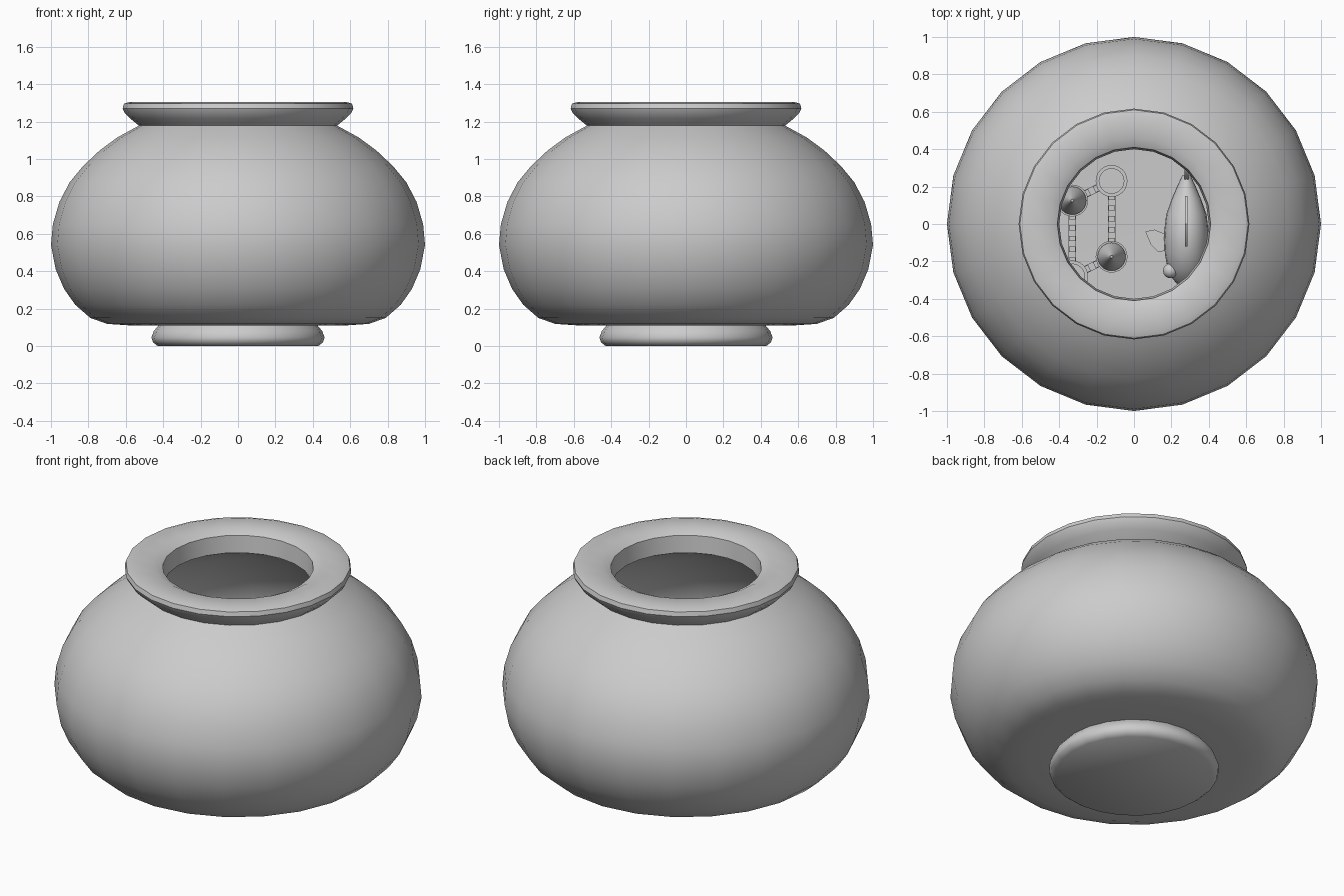
import bpy, bmesh, math
from mathutils import Vector

if "Cube" in bpy.data.objects:
    bpy.data.objects.remove(bpy.data.objects["Cube"])


def finish(name, bm, angle=40):
    bmesh.ops.remove_doubles(bm, verts=bm.verts, dist=1e-5)
    bmesh.ops.recalc_face_normals(bm, faces=bm.faces)
    me = bpy.data.meshes.new(name)
    bm.to_mesh(me)
    bm.free()
    ob = bpy.data.objects.new(name, me)
    bpy.context.collection.objects.link(ob)
    bpy.ops.object.select_all(action='DESELECT')
    bpy.context.view_layer.objects.active = ob
    ob.select_set(True)
    bpy.ops.object.shade_smooth_by_angle(angle=math.radians(angle))
    return ob


def loft(bm, rings):
    # skin a list of equal-length vertex rings
    rows = [[bm.verts.new(p) for p in r] for r in rings]
    n = len(rows[0])
    for a, b in zip(rows, rows[1:]):
        for i in range(n):
            j = (i + 1) % n
            bm.faces.new((a[i], a[j], b[j], b[i]))
    return rows


def lathe(name, profile, centre=(0, 0), segs=24, angle=40):
    bm = bmesh.new()
    rings = [[(centre[0] + r * math.cos(2 * math.pi * i / segs),
               centre[1] + r * math.sin(2 * math.pi * i / segs), z)
              for i in range(segs)] for r, z in profile]
    rows = loft(bm, rings)
    bm.faces.new(rows[0])
    bm.faces.new(rows[-1])
    return finish(name, bm, angle)


def block(bm, a, b, width, z0, z1):
    # upright wall slab between two plan points
    a, b = Vector(a), Vector(b)
    d = (b - a).normalized() * width / 2
    s = Vector((-d.y, d.x))
    plan = [a + s, a - s, b - s, b + s]
    rows = loft(bm, [[(p.x, p.y, z) for p in plan] for z in (z0, z1)])
    bm.faces.new(rows[0])
    bm.faces.new(rows[1])


# bowl: foot, outer belly, flared rim, inner neck and inner wall
lathe("glass_bowl", [
    (0.43, 0.0), (0.455, 0.02), (0.463, 0.045), (0.45, 0.08), (0.425, 0.11),
    (0.58, 0.11), (0.70, 0.118), (0.79, 0.15), (0.87, 0.22), (0.93, 0.305),
    (0.975, 0.41), (1.0, 0.54), (0.99, 0.65), (0.955, 0.77), (0.90, 0.875),
    (0.83, 0.96), (0.74, 1.045), (0.645, 1.115), (0.53, 1.178),
    (0.575, 1.215), (0.605, 1.245), (0.617, 1.27), (0.61, 1.295), (0.58, 1.305),
    (0.46, 1.305), (0.41, 1.28), (0.40, 1.18), (0.52, 1.115), (0.62, 1.06),
    (0.71, 0.995), (0.79, 0.915), (0.86, 0.83), (0.91, 0.74), (0.94, 0.64),
    (0.945, 0.54), (0.92, 0.42), (0.88, 0.33), (0.83, 0.26), (0.76, 0.20),
    (0.68, 0.175), (0.56, 0.17)])

# castle towers: battlement drums, two of them with pointed roofs
FLOOR = 0.165
towers = [((-0.12, 0.23), 0.50, False), ((-0.33, 0.125), 0.58, True),
          ((-0.12, -0.175), 0.50, True), ((-0.33, -0.28), 0.50, False)]
for i, (c, h, roof) in enumerate(towers):
    prof = [(0.07, FLOOR), (0.065, h - 0.07), (0.085, h - 0.04), (0.085, h)]
    if roof:
        prof += [(0.075, h), (0.075, h + 0.01), (0.01, h + 0.14), (0.008, h + 0.17)]
    else:
        prof += [(0.066, h), (0.066, h - 0.03)]
    lathe(f"castle_tower_{i + 1}", prof, c, 24)

# castle walls with crenellations
bm = bmesh.new()
pts = [t[0] for t in towers]
for a, b in ((0, 1), (0, 2), (1, 3), (2, 3)):
    pa, pb = Vector(pts[a]), Vector(pts[b])
    block(bm, pa, pb, 0.04, FLOOR, 0.36)
    n = max(3, int((pb - pa).length / 0.055))
    for k in range(n):
        block(bm, pa.lerp(pb, (k + 0.25) / n), pa.lerp(pb, (k + 0.75) / n),
              0.035, 0.36, 0.39)
finish("castle_walls", bm, 20)

# fish body: ellipses along y
FX, FZ = 0.28, 0.52
stations = [(-0.33, 0.03, -0.01, 0.025), (-0.315, 0.055, -0.01, 0.04),
            (-0.29, 0.075, 0, 0.07), (-0.24, 0.10, 0, 0.11),
            (-0.16, 0.115, 0.01, 0.145), (-0.05, 0.12, 0.01, 0.16),
            (0.05, 0.108, 0.01, 0.14), (0.13, 0.08, 0.01, 0.10),
            (0.20, 0.05, 0.01, 0.065), (0.26, 0.022, 0.01, 0.05)]
bm = bmesh.new()
rows = loft(bm, [[(FX + w * math.cos(t), y, FZ + zc + h * math.sin(t))
                  for t in (2 * math.pi * i / 20 for i in range(20))]
                 for y, w, zc, h in stations])
bm.faces.new(rows[0])
bm.faces.new(rows[-1])
finish("fish_body", bm, 60)


def fin(name, outline, thick=0.012):
    # thin upright fin from a (y, z) outline
    bm = bmesh.new()
    rows = loft(bm, [[(FX + s * thick / 2, y, FZ + z) for y, z in outline]
                     for s in (-1, 1)])
    bm.faces.new(rows[0])
    bm.faces.new(rows[1])
    return finish(name, bm)


fin("dorsal_fin", [(-0.14, 0.14), (-0.08, 0.21), (0.0, 0.24), (0.09, 0.20),
                   (0.15, 0.14), (0.14, 0.08), (0.0, 0.13)])
fin("tail_fin", [(0.22, 0.04), (0.29, 0.13), (0.36, 0.16), (0.345, 0.09),
                 (0.31, 0.01), (0.345, -0.08), (0.36, -0.14), (0.29, -0.11),
                 (0.22, -0.03)], 0.022)
fin("anal_fin", [(0.04, -0.11), (0.07, -0.18), (0.14, -0.19), (0.15, -0.08)])

for side, label in ((-1, "left"), (1, "right")):
    # side fins and eyes
    bm = bmesh.new()
    plan = [(0.10, -0.14, 0), (0.15, -0.15, -0.03), (0.19, -0.11, -0.05),
            (0.22, -0.04, -0.07), (0.17, -0.03, -0.05), (0.10, -0.06, -0.01)]
    rows = loft(bm, [[(FX + side * x, y, FZ + z + o) for x, y, z in plan]
                     for o in (-0.006, 0.006)])
    bm.faces.new(rows[0])
    bm.faces.new(rows[1])
    finish(f"{label}_side_fin", bm)
    bpy.ops.mesh.primitive_uv_sphere_add(
        segments=16, ring_count=8, radius=0.04,
        location=(FX + side * 0.085, -0.25, FZ + 0.045))
    bpy.context.object.name = f"{label}_eye"
    bpy.ops.object.shade_smooth()

# mouth ring
bpy.ops.mesh.primitive_torus_add(
    major_segments=16, minor_segments=8, major_radius=0.035, minor_radius=0.014,
    location=(FX, -0.325, FZ - 0.01), rotation=(math.pi / 2, 0, 0))
bpy.context.object.name = "fish_lips"
bpy.ops.object.shade_smooth()
